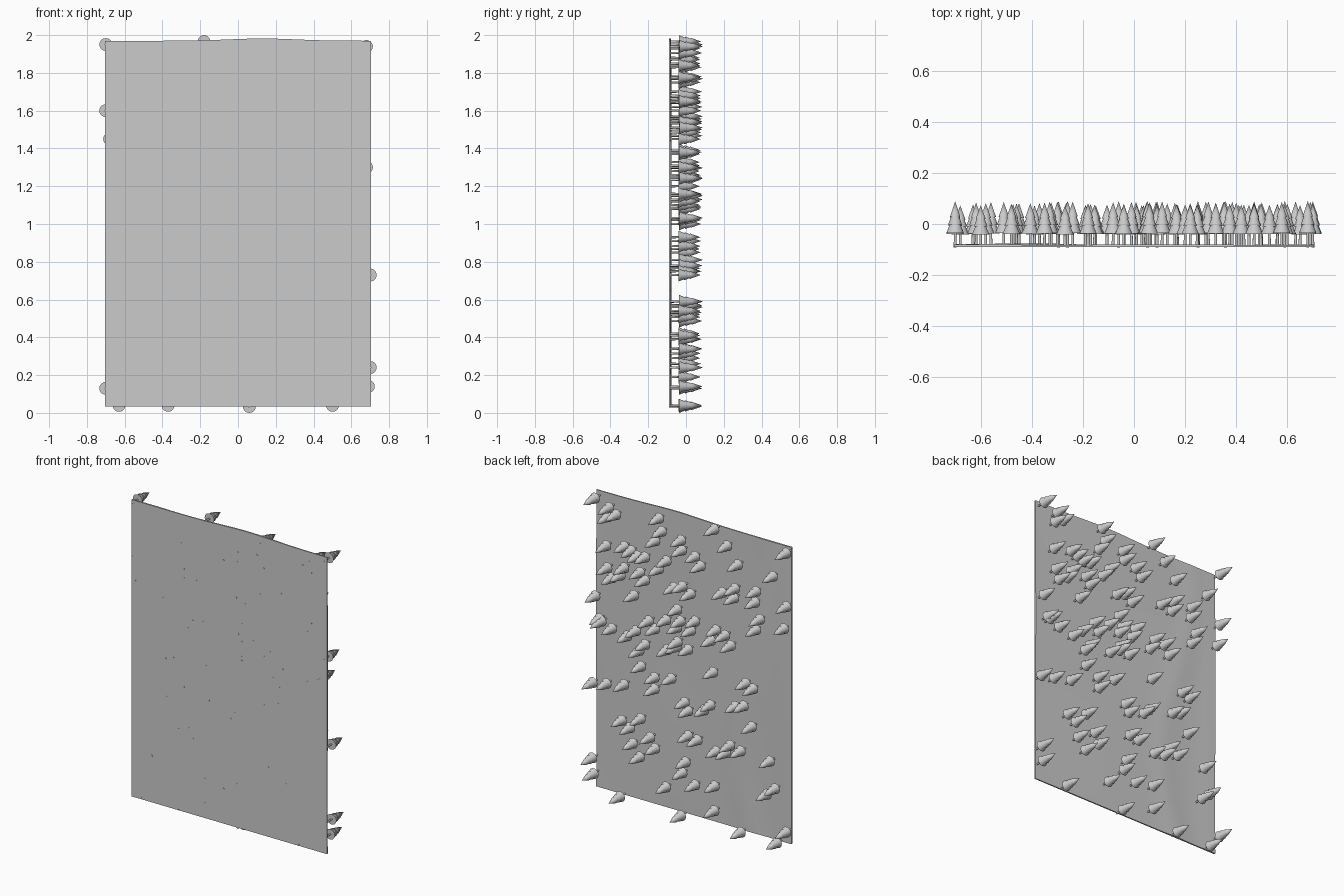
import bpy, bmesh, math, random
from mathutils import Matrix

if "Cube" in bpy.data.objects:
    bpy.data.objects.remove(bpy.data.objects["Cube"])

random.seed(7)
BASE = -0.09          # flat front side of the terrain slab
R = 0.034             # widest foliage radius


def make_object(name, bm, angle):
    mesh = bpy.data.meshes.new(name)
    bm.to_mesh(mesh)
    bm.free()
    ob = bpy.data.objects.new(name, mesh)
    bpy.context.collection.objects.link(ob)
    bpy.ops.object.select_all(action='DESELECT')
    ob.select_set(True)
    bpy.context.view_layer.objects.active = ob
    bpy.ops.object.shade_smooth_by_angle(angle=math.radians(angle))
    return ob


def relief(x, z):
    # gentle ground with a winding ridge towards the left side
    ridge = -0.42 + 0.12 * math.sin(z * 2.6)
    h = 0.0045 * math.exp(-((x - ridge) / 0.09) ** 2)
    h += 0.003 * math.exp(-((x + 0.68) / 0.08) ** 2)
    h += 0.0015 * math.sin(5 * x + 1) * math.sin(4 * z)
    return -0.0815 + h


# terrain slab: rippled back, flat front
bm = bmesh.new()
bmesh.ops.create_grid(bm, x_segments=36, y_segments=48, size=1)
for v in bm.verts:
    x, z = v.co.x * 0.705, 1.0025 + v.co.y * 0.9675
    if v.co.y > 0.99:
        z += 0.012 * math.exp(-((x - 0.13) / 0.25) ** 2)
    v.co = (x, relief(x, z), z)
ext = bmesh.ops.extrude_face_region(bm, geom=bm.faces[:], use_keep_orig=True)
for v in ext["geom"]:
    if isinstance(v, bmesh.types.BMVert):
        v.co.y = BASE
bmesh.ops.recalc_face_normals(bm, faces=bm.faces[:])
make_object("terrain", bm, 40)


# fir tree: thin trunk and three stacked cones
def cone(bm, r1, r2, z0, z1, seg):
    bmesh.ops.create_cone(bm, cap_ends=True, segments=seg, radius1=r1, radius2=r2,
                          depth=z1 - z0, matrix=Matrix.Translation((0, 0, (z0 + z1) / 2)))


bm = bmesh.new()
cone(bm, 0.006, 0.005, -0.001, 0.07, 10)
cone(bm, R, 0.012, 0.055, 0.112, 20)
cone(bm, 0.027, 0.008, 0.088, 0.142, 20)
cone(bm, 0.020, 0.0, 0.120, 0.180, 20)
first = make_object("fir_tree", bm, 40)
first.location = (0.68, BASE, 1.94)
first.rotation_euler.x = -math.pi / 2

# main tree positions (x, z)
spots = [
    (-.70, 1.95), (.59, 1.84), (.53, 1.87), (.22, 1.93), (.20, 1.85), (-.18, 1.966),
    (.06, 1.83), (-.04, 1.75), (-.27, 1.88), (.60, 1.65), (.47, 1.68), (.32, 1.65),
    (.59, 1.51), (.47, 1.54), (.22, 1.60), (.32, 1.50), (-.35, 1.78), (-.60, 1.77),
    (.11, 1.51), (-.01, 1.50), (-.24, 1.57), (-.33, 1.62), (-.48, 1.64), (-.70, 1.60),
    (.68, 1.30), (.40, 1.38), (.09, 1.37), (.65, 1.16), (.56, 1.12), (.45, 1.10),
    (.32, 1.08), (.25, 1.20), (.17, 1.28), (-.01, 1.26), (-.19, 1.31), (-.48, 1.39),
    (-.68, 1.45), (-.30, 1.24), (.16, 1.09), (.01, 1.13), (.35, .93), (-.17, 1.03),
    (.70, .73), (.60, .75), (.47, .78), (.25, .81), (.13, .91), (-.46, 1.00),
    (.01, .73), (-.15, .81), (-.33, .85), (.49, .54), (.35, .59), (.41, .41),
    (.25, .42), (-.06, .56), (-.45, .75), (-.19, .52), (-.37, .57), (.03, .39),
    (-.58, .56), (.70, .24), (.69, .14), (.50, .04), (.17, .19), (-.04, .26),
    (-.18, .29), (.06, .034), (-.18, .13), (-.56, .34), (-.37, .04), (-.63, .04),
    (-.70, .13)]

# companions beside the inner trees form the small clumps
inner = [p for p in spots if abs(p[0]) < 0.6 and 0.25 < p[1] < 1.86]
for x, z in random.sample(inner, 38):
    a, d = random.uniform(0, math.tau), random.uniform(0.05, 0.09)
    spots.append((x + d * math.cos(a), z + d * math.sin(a)))

for x, z in spots:
    tree = first.copy()
    tree.location = (x, BASE, z)
    tree.scale.z = random.uniform(0.9, 1.0)
    bpy.context.collection.objects.link(tree)
